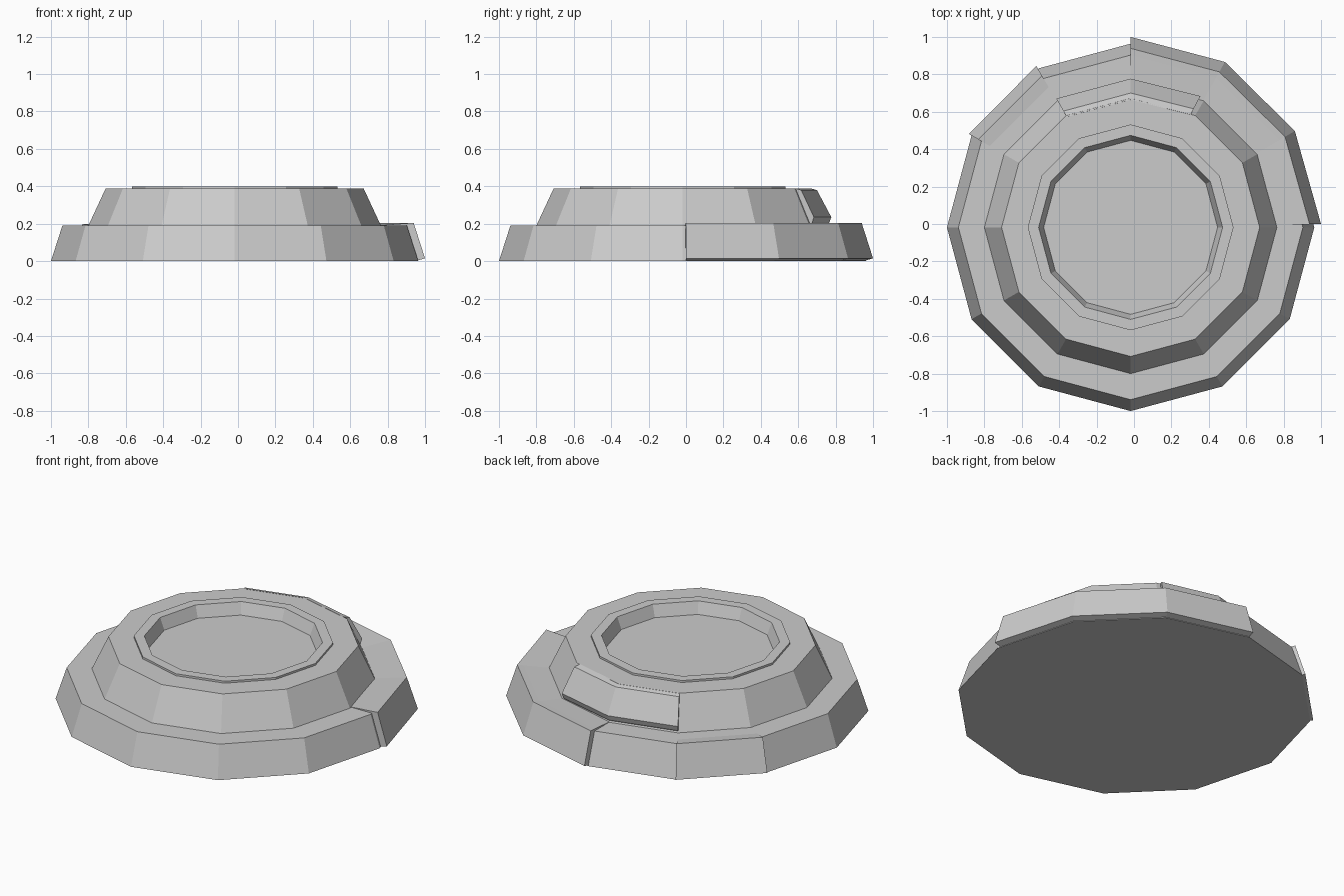
import bpy, bmesh
from math import cos, sin, radians

if "Cube" in bpy.data.objects:
    bpy.data.objects.remove(bpy.data.objects["Cube"])

CX = CY = -0.018      # axis of the twelve-sided rings


def ring_points(bm, profile, deg):
    a = radians(deg)
    return [bm.verts.new((CX + r * cos(a), CY + r * sin(a), z)) for r, z in profile]


def finish(bm, name):
    bmesh.ops.recalc_face_normals(bm, faces=bm.faces[:])
    me = bpy.data.meshes.new(name)
    bm.to_mesh(me)
    bm.free()
    ob = bpy.data.objects.new(name, me)
    bpy.context.collection.objects.link(ob)
    return ob


def lathe(name, profile):
    """Full twelve-sided turn, capped at both ends of the profile."""
    bm = bmesh.new()
    cols = [ring_points(bm, profile, 30 * i) for i in range(12)]
    for i in range(12):
        a, b = cols[i], cols[(i + 1) % 12]
        for k in range(len(profile) - 1):
            bm.faces.new((a[k], b[k], b[k + 1], a[k + 1]))
    bm.faces.new([c[0] for c in cols])
    bm.faces.new([c[-1] for c in cols])
    return finish(bm, name)


def stone(name, profile, angles):
    """Loose stone: closed profile swept through the given corner angles."""
    bm = bmesh.new()
    cols = [ring_points(bm, profile, d) for d in angles]
    n = len(profile)
    for a, b in zip(cols, cols[1:]):
        for k in range(n):
            j = (k + 1) % n
            bm.faces.new((a[k], b[k], b[j], a[j]))
    bm.faces.new(cols[0])
    bm.faces.new(cols[-1])
    return finish(bm, name)


# Two sloping steps, raised rim and sunken floor
lathe("stepped_dais", [
    (0.982, 0.0), (0.921, 0.19), (0.782, 0.19), (0.69, 0.388),
    (0.55, 0.388), (0.55, 0.40), (0.492, 0.40), (0.465, 0.33)])

# Large shifted stone on the lower step
stone("lower_stone_large", [
    (0.97, 0.001), (1.018, 0.015), (0.957, 0.205), (0.92, 0.202),
    (0.78, 0.192), (0.78, 0.10)], (1, 30.4, 60.3, 90))

# Small shifted stone on the lower step
stone("lower_stone_small", [
    (0.96, 0.001), (0.999, 0.006), (0.94, 0.198), (0.86, 0.189),
    (0.85, 0.10)], (120.3, 150))

# Tipped stone on the upper step
stone("upper_stone", [
    (0.77, 0.19), (0.785, 0.208), (0.795, 0.235), (0.718, 0.38),
    (0.683, 0.389), (0.65, 0.30)], (62, 90, 120))
